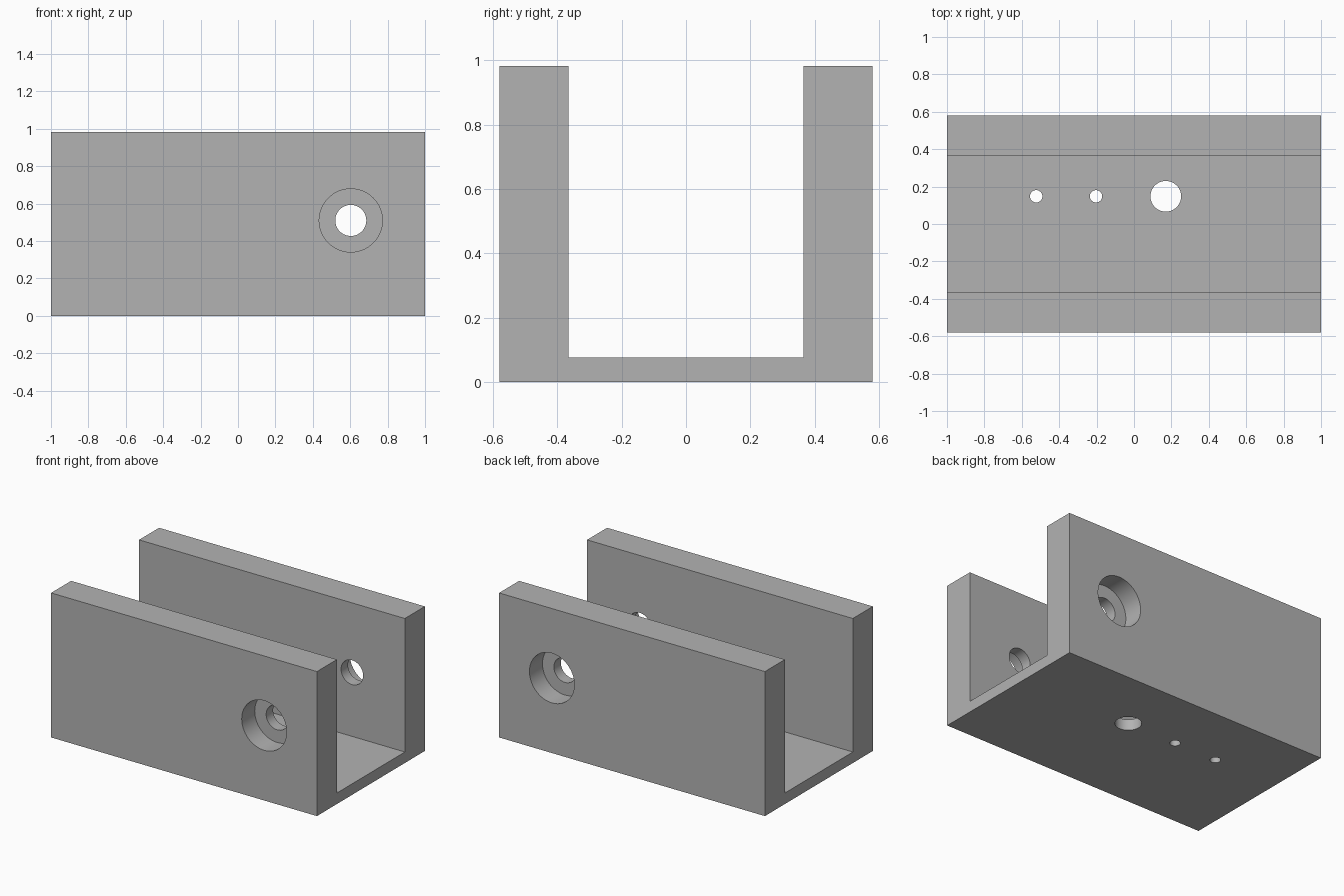
import bpy, bmesh, math

if "Cube" in bpy.data.objects:
    bpy.data.objects.remove(bpy.data.objects["Cube"], do_unlink=True)

HALF_LEN, HALF_WID, HEIGHT = 1.0, 0.58, 0.983
INNER, FLOOR = 0.365, 0.075
BORE_DEPTH = 0.14

grey = bpy.data.materials.new("plain grey")
grey.use_nodes = True
grey.diffuse_color = (0.45, 0.45, 0.45, 1)
grey.node_tree.nodes["Principled BSDF"].inputs["Base Color"].default_value = (0.45, 0.45, 0.45, 1)

# U-shaped channel: profile extruded along x
profile = [(-HALF_WID, 0), (HALF_WID, 0), (HALF_WID, HEIGHT), (INNER, HEIGHT),
           (INNER, FLOOR), (-INNER, FLOOR), (-INNER, HEIGHT), (-HALF_WID, HEIGHT)]
bm = bmesh.new()
end = bm.faces.new([bm.verts.new((-HALF_LEN, y, z)) for y, z in profile])
side = bmesh.ops.extrude_face_region(bm, geom=[end])["geom"]
bmesh.ops.translate(bm, vec=(2 * HALF_LEN, 0, 0),
                    verts=[v for v in side if isinstance(v, bmesh.types.BMVert)])
bmesh.ops.recalc_face_normals(bm, faces=bm.faces)
mesh = bpy.data.meshes.new("channel_bracket")
bm.to_mesh(mesh)
bm.free()
mesh.materials.append(grey)
channel = bpy.data.objects.new("channel_bracket", mesh)
bpy.context.collection.objects.link(channel)
bpy.context.view_layer.objects.active = channel


def drill(name, radius, depth, location, along_y=False):
    """Cut a round hole centred at location, then remove the cutter."""
    bpy.ops.mesh.primitive_cylinder_add(
        vertices=64, radius=radius, depth=depth, location=location,
        rotation=(math.pi / 2 if along_y else 0, 0, 0))
    cutter = bpy.context.object
    cutter.name = name
    cutter.hide_render = True
    cutter.data.materials.append(grey)
    bpy.ops.object.select_all(action="DESELECT")
    bpy.context.view_layer.objects.active = channel
    channel.select_set(True)
    mod = channel.modifiers.new(name, "BOOLEAN")
    mod.operation = "DIFFERENCE"
    mod.solver = "EXACT"
    mod.object = cutter
    bpy.ops.object.modifier_apply(modifier=mod.name)
    bpy.data.objects.remove(cutter, do_unlink=True)


# Axle hole through both walls, counterbored from each outer face
drill("axle_hole", 0.083, 2, (0.603, 0, 0.51), True)
for s in (-1, 1):
    drill("counterbore", 0.169, 2 * BORE_DEPTH, (0.603, s * HALF_WID, 0.51), True)

# Two screw holes and one larger hole through the floor
for x, r in ((-0.523, 0.033), (-0.203, 0.033), (0.17, 0.082)):
    drill("floor_hole", r, 0.4, (x, 0.148, 0))

channel.select_set(True)
bpy.ops.object.shade_smooth_by_angle(angle=math.radians(30))
